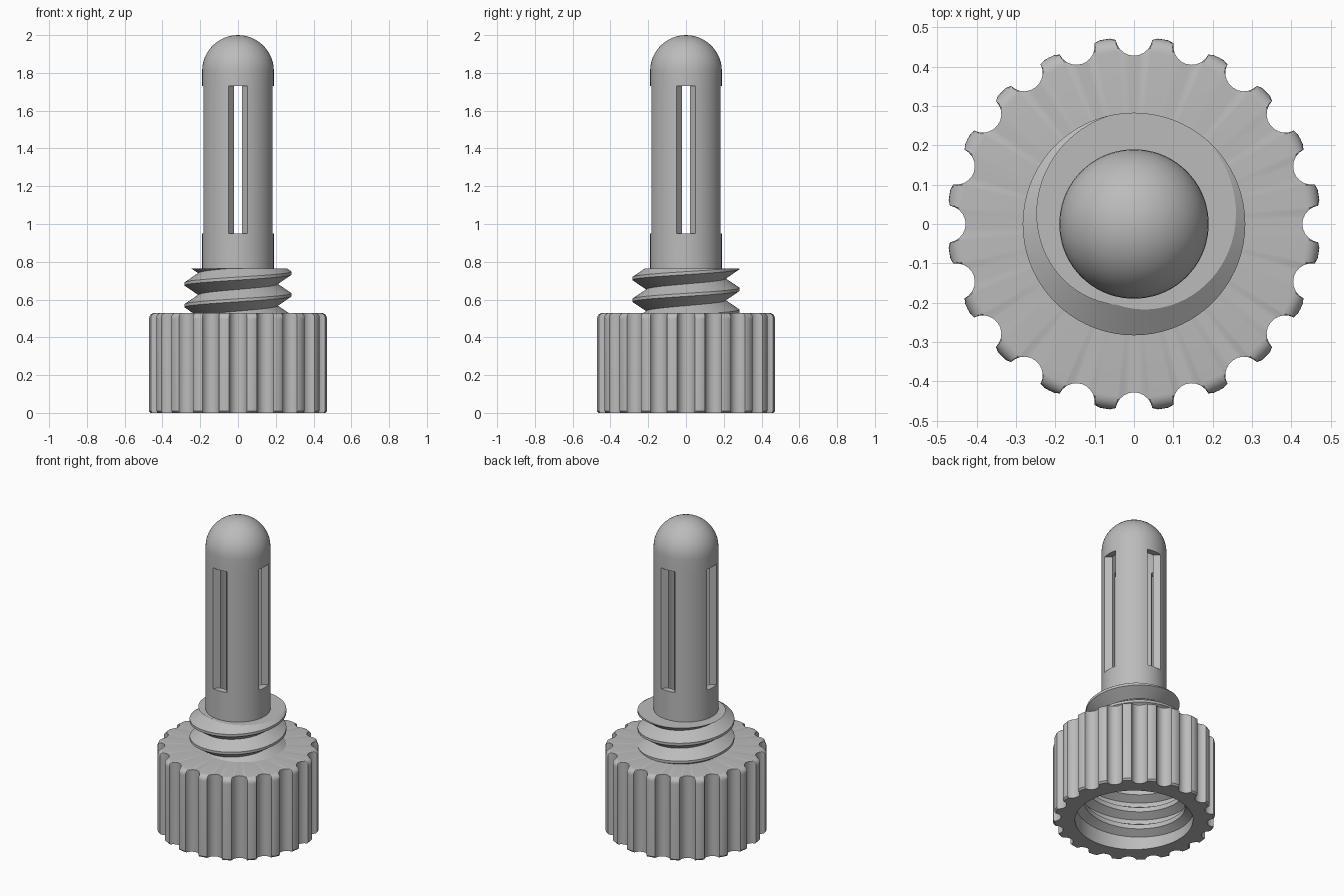
import bpy, bmesh
from math import sin, cos, pi, asin, sqrt, radians

cube = bpy.data.objects.get("Cube")
if cube:
    bpy.data.objects.remove(cube, do_unlink=True)

grey = bpy.data.materials.new("plain grey")
grey.use_nodes = True
grey.diffuse_color = (0.5, 0.5, 0.5, 1)
grey.node_tree.nodes["Principled BSDF"].inputs["Base Color"].default_value = (0.5, 0.5, 0.5, 1)


def finish(bm, name, angle=30):
    """Turn a bmesh into a named, smooth-shaded object."""
    bmesh.ops.recalc_face_normals(bm, faces=bm.faces)
    mesh = bpy.data.meshes.new(name)
    bm.to_mesh(mesh)
    bm.free()
    mesh.materials.append(grey)
    obj = bpy.data.objects.new(name, mesh)
    bpy.context.collection.objects.link(obj)
    bpy.ops.object.select_all(action='DESELECT')
    obj.select_set(True)
    bpy.context.view_layer.objects.active = obj
    bpy.ops.object.shade_smooth_by_angle(angle=radians(angle))
    return obj


def add_ring(bm, angles, radius, z):
    """One closed ring; radius may be a number or a function of angle."""
    ring = []
    for a in angles:
        r = radius(a) if callable(radius) else radius
        ring.append(bm.verts.new((r * cos(a), r * sin(a), z)))
    return ring


def bridge(bm, low, high, skip=None):
    n = len(low)
    for i in range(n):
        if not (skip and skip(i)):
            j = (i + 1) % n
            bm.faces.new((low[i], low[j], high[j], high[i]))


def helix(bm, profile, pitch, start, turns, steps=72):
    """Sweep a (radius, height) profile up a right-handed helix."""
    rows = []
    for k in range(turns * steps + 1):
        a = 2 * pi * k / steps
        rows.append([bm.verts.new((r * cos(a), r * sin(a), start + pitch * k / steps + dz))
                     for r, dz in profile])
    for low, high in zip(rows, rows[1:]):
        for i in range(len(profile) - 1):
            bm.faces.new((low[i], high[i], high[i + 1], low[i + 1]))
    return rows


# Grip cap: fluted outside, filleted rim, hollow underneath
CAP_R, GROOVE, GRIPS, CAP_TOP = 0.475, 0.047, 20, 0.53
half = 2 * asin(GROOVE / (2 * CAP_R))
step = 2 * pi / GRIPS
offsets = [half * sin(pi / 2 * k / 5) for k in range(-5, 6)]
offsets += [half + (step - 2 * half) * k / 4 for k in (1, 2, 3)]
cap_angles = [g * step + o for g in range(GRIPS) for o in offsets]


def fluted(limit):
    def radius(a):
        t = (a + step / 2) % step - step / 2
        if abs(t) > half + 1e-5:
            return limit
        depth = sqrt(max(0, GROOVE ** 2 - (CAP_R * sin(t)) ** 2))
        return min(limit, CAP_R * cos(t) - depth)
    return radius


FILLET = 0.035
levels = [(0.345, 0), (fluted(CAP_R - 0.01), 0), (fluted(CAP_R), 0.01)]
for k in range(7):
    a = pi / 2 * k / 6
    levels.append((fluted(CAP_R - FILLET * (1 - cos(a))), CAP_TOP - FILLET * (1 - sin(a))))
levels += [(0.17, CAP_TOP), (0.17, 0.45), (0.345, 0.45)]
bm = bmesh.new()
rings = [add_ring(bm, cap_angles, r, z) for r, z in levels]
for low, high in zip(rings, rings[1:] + rings[:1]):
    bridge(bm, low, high)
finish(bm, "grip_cap")

# Thread inside the cap
PITCH = 0.115
bm = bmesh.new()
rows = helix(bm, [(0.347, -0.045), (0.298, -0.015), (0.298, 0.015), (0.347, 0.045)],
             PITCH, 0.055, 3)
bm.faces.new(rows[0])
bm.faces.new(rows[-1])
finish(bm, "inner_thread")

# Threaded neck: full helical surface trimmed flat on top
NECK_TOP = 0.765
bm = bmesh.new()
helix(bm, [(0.21, -PITCH / 2), (0.283, -0.008), (0.283, 0.008), (0.21, PITCH / 2)],
      PITCH, 0.74 - 3 * PITCH, 4)
bmesh.ops.remove_doubles(bm, verts=bm.verts, dist=0.0001)
bmesh.ops.bisect_plane(bm, geom=bm.verts[:] + bm.edges[:] + bm.faces[:],
                       plane_co=(0, 0, 0.515), plane_no=(0, 0, 1), clear_inner=True)
cut = bmesh.ops.bisect_plane(bm, geom=bm.verts[:] + bm.edges[:] + bm.faces[:],
                             plane_co=(0, 0, NECK_TOP), plane_no=(0, 0, 1), clear_outer=True)
rim = [e for e in cut["geom_cut"] if isinstance(e, bmesh.types.BMEdge)]
hole = add_ring(bm, [2 * pi * k / 64 for k in range(64)], 0.18, NECK_TOP)
rim += [bm.edges.new((hole[i - 1], hole[i])) for i in range(64)]
bmesh.ops.triangle_fill(bm, edges=rim, use_beauty=True, normal=(0, 0, 1))
finish(bm, "threaded_neck")

# Hollow domed tube with four tapered slots
SLOT_LOW, SLOT_HIGH, SLOT_SEGS, WALL_SEGS = 0.95, 1.73, 4, 12
QUARTER = SLOT_SEGS + WALL_SEGS


def tube_angles(slot_half):
    out = []
    for q in range(4):
        for k in range(SLOT_SEGS):
            out.append(q * pi / 2 + slot_half * (2 * k / SLOT_SEGS - 1))
        for k in range(WALL_SEGS):
            out.append(q * pi / 2 + slot_half + (pi / 2 - 2 * slot_half) * k / WALL_SEGS)
    return out


def in_slot(i):
    return i % QUARTER < SLOT_SEGS


def tube_skin(bm, radius, base, slot_width):
    angles = tube_angles(asin(slot_width / 2 / radius))
    centre = 1.81
    rows = [(radius, z) for z in (base, SLOT_LOW, SLOT_HIGH)]
    rows += [(radius * cos(pi / 2 * k / 12), centre + radius * sin(pi / 2 * k / 12))
             for k in range(12)]
    skin = [add_ring(bm, angles, r, z) for r, z in rows]
    for k in range(len(skin) - 1):
        bridge(bm, skin[k], skin[k + 1], in_slot if k == 1 else None)
    pole = bm.verts.new((0, 0, centre + radius))
    for i in range(len(angles)):
        bm.faces.new((skin[-1][i - 1], skin[-1][i], pole))
    return skin


bm = bmesh.new()
outer = tube_skin(bm, 0.19, 0.5, 0.1)
inner = tube_skin(bm, 0.15, 0.45, 0.04)
bridge(bm, inner[0], outer[0])
for row in (1, 2):  # slot sills and heads
    bridge(bm, inner[row], outer[row], lambda i: not in_slot(i))
for q in range(4):  # slot sides
    for i in (q * QUARTER, q * QUARTER + SLOT_SEGS):
        bm.faces.new((outer[1][i], outer[2][i], inner[2][i], inner[1][i]))
finish(bm, "slotted_tube")
